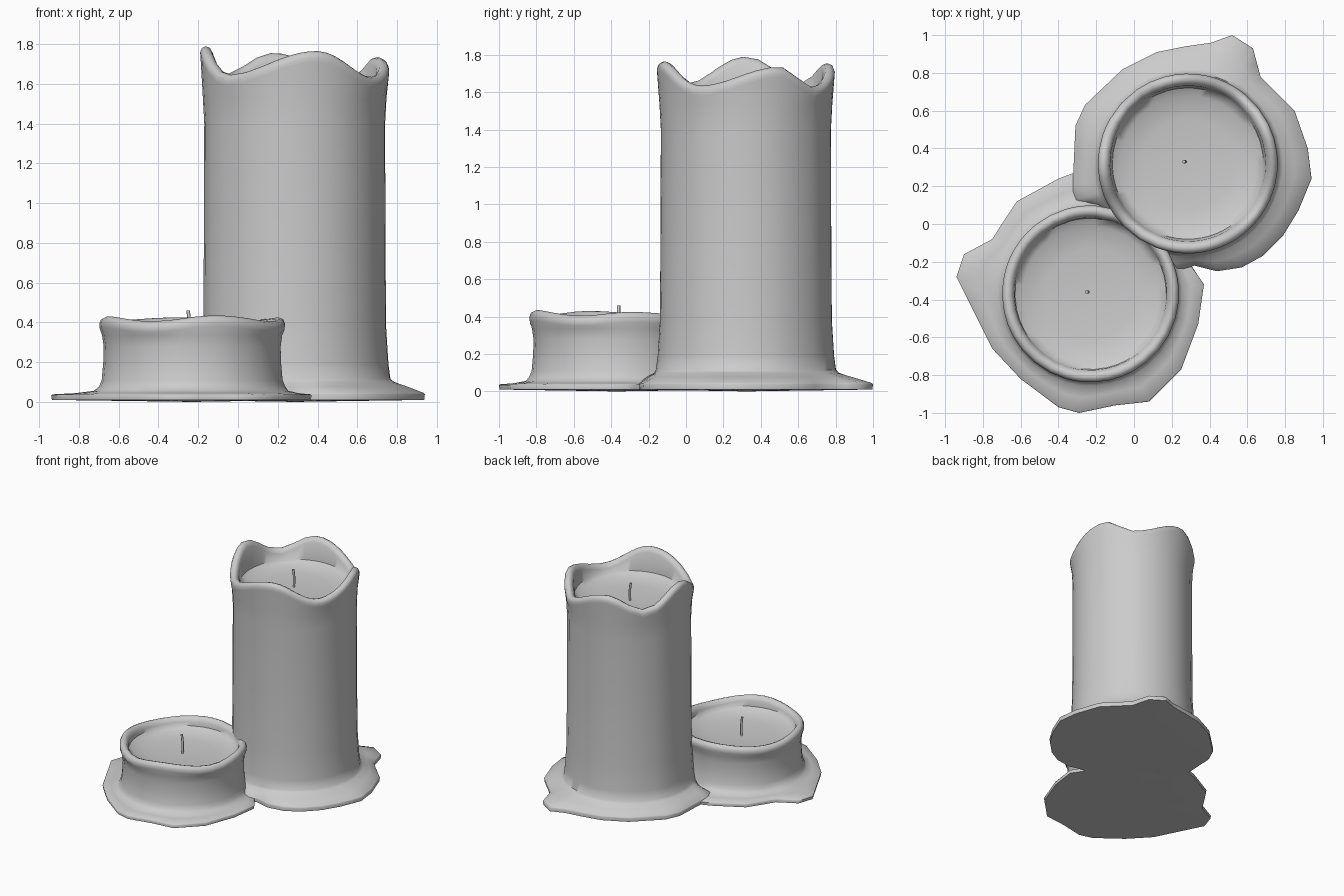
import bpy, bmesh
from math import atan2, cos, sin, pi, hypot, degrees
from mathutils import Vector

if "Cube" in bpy.data.objects:
    bpy.data.objects.remove(bpy.data.objects["Cube"])


def rim_height(keys, deg):
    # smooth wave through (angle, height) keys around the rim
    keys = sorted(keys)
    keys = [(keys[-1][0] - 360, keys[-1][1])] + keys + [(keys[0][0] + 360, keys[0][1])]
    for (a, h), (b, k) in zip(keys, keys[1:]):
        if a <= deg <= b:
            t = (1 - cos(pi * (deg - a) / (b - a))) / 2
            return h + (k - h) * t
    return keys[0][1]


def candle(name, centre, puddle, rim, body, skirt, floor, inner):
    cx, cy = centre
    # puddle outline, each edge halved; sorted around the candle
    pts = []
    for p, q in zip(puddle, puddle[1:] + puddle[:1]):
        pts += [p, ((p[0] + q[0]) / 2, (p[1] + q[1]) / 2)]
    polar = sorted((degrees(atan2(y - cy, x - cx)) % 360, hypot(x - cx, y - cy)) for x, y in pts)
    bm = bmesh.new()
    rings = []

    def ring(fn):
        vs = []
        for deg, reach in polar:
            r, z = fn(reach, rim_height(rim, deg))
            a = deg * pi / 180
            vs.append(bm.verts.new((cx + r * cos(a), cy + r * sin(a), z)))
        rings.append(vs)

    foot = body[0][0]
    # underside edge, wax puddle, wall
    ring(lambda R, h: (R * 0.995, 0.01))
    for t, z in skirt:
        ring(lambda R, h: (foot + (R - foot) * t, z))
    for r, z in body:
        ring(lambda R, h: (r, z))
    # wavy rounded lip, following the rim height
    top = body[-1][0]
    for r, dz in [(top + .012, -.055), (top + .014, -.03), (top + .005, -.009), (top - .014, 0),
                  (top - .035, -.008), (top - .05, -.035)]:
        ring(lambda R, h: (r, h + dz))
    # melted hollow
    for r, z in [(inner, floor + .045), (inner * .9, floor + .022), (inner * .6, floor + .006)]:
        ring(lambda R, h: (r, z))
    n = len(polar)
    for lo, hi in zip(rings, rings[1:]):
        for i in range(n):
            j = (i + 1) % n
            bm.faces.new((lo[i], lo[j], hi[j], hi[i]))
    c0 = bm.verts.new((cx, cy, 0))
    c1 = bm.verts.new((cx, cy, floor))
    for i in range(n):
        j = (i + 1) % n
        bm.faces.new((rings[0][j], rings[0][i], c0))
        bm.faces.new((rings[-1][i], rings[-1][j], c1))
    finish(bm, name)


def finish(bm, name):
    me = bpy.data.meshes.new(name)
    bm.to_mesh(me)
    bm.free()
    ob = bpy.data.objects.new(name, me)
    bpy.context.collection.objects.link(ob)
    bpy.ops.object.select_all(action='DESELECT')
    ob.select_set(True)
    bpy.context.view_layer.objects.active = ob
    bpy.ops.object.shade_smooth_by_angle(angle=0.9)


def wick(name, x, y, z0, z1):
    # thin, slightly bent stalk
    bm = bmesh.new()
    rings = []
    for t, dx in [(0, 0), (.6, .002), (1, -.006)]:
        rings.append([bm.verts.new((x + dx + .009 * cos(k * pi / 4), y + .009 * sin(k * pi / 4),
                                    z0 + (z1 - z0) * t)) for k in range(8)])
    for lo, hi in zip(rings, rings[1:]):
        for k in range(8):
            j = (k + 1) % 8
            bm.faces.new((lo[k], lo[j], hi[j], hi[k]))
    bm.faces.new(rings[-1])
    bm.faces.new(rings[0][::-1])
    finish(bm, name)


# tall candle
candle("tall_candle", (.285, .32),
       [(.52, 1), (.63, .93), (.67, .78), (.85, .6), (.92, .4), (.94, .24), (.87, .07), (.79, -.06),
        (.68, -.17), (.57, -.23), (.44, -.25), (.32, -.22), (.2, -.26), (.1, -.17), (-.07, -.03),
        (-.2, .1), (-.33, .12), (-.32, .3), (-.31, .52), (-.26, .63), (-.06, .82), (.12, .91),
        (.27, .94), (.41, .96)],
       [(23, 1.735), (51, 1.63), (104, 1.755), (140, 1.65), (180, 1.79), (224, 1.645),
        (284, 1.765), (328, 1.635)],
       [(.482, .115), (.472, .19), (.46, .38), (.457, .8), (.455, 1.4), (.462, 1.53)],
       [(1, .038), (.97, .045), (.5, .077), (.12, .1)], 1.53, .40)
wick("tall_wick", .27, .33, 1.52, 1.67)

# short candle
candle("short_candle", (-.23, -.37),
       [(-.94, -.28), (-.9, -.16), (-.75, -.08), (-.7, 0), (-.62, .12), (-.4, .24), (-.32, .27),
        (-.2, .15), (.05, .08), (.22, -.13), (.31, -.23), (.37, -.32), (.34, -.53), (.25, -.77),
        (.08, -.94), (-.1, -.96), (-.29, -1), (-.4, -.97), (-.6, -.82), (-.75, -.66), (-.83, -.5)],
       [(10, .425), (50, .41), (100, .425), (150, .41), (200, .43), (242, .405), (285, .435), (335, .405)],
       [(.468, .08), (.456, .11), (.448, .2), (.446, .28), (.454, .335)],
       [(1, .033), (.97, .038), (.5, .044), (.12, .056)], .31, .40)
wick("short_wick", -.245, -.36, .30, .46)
